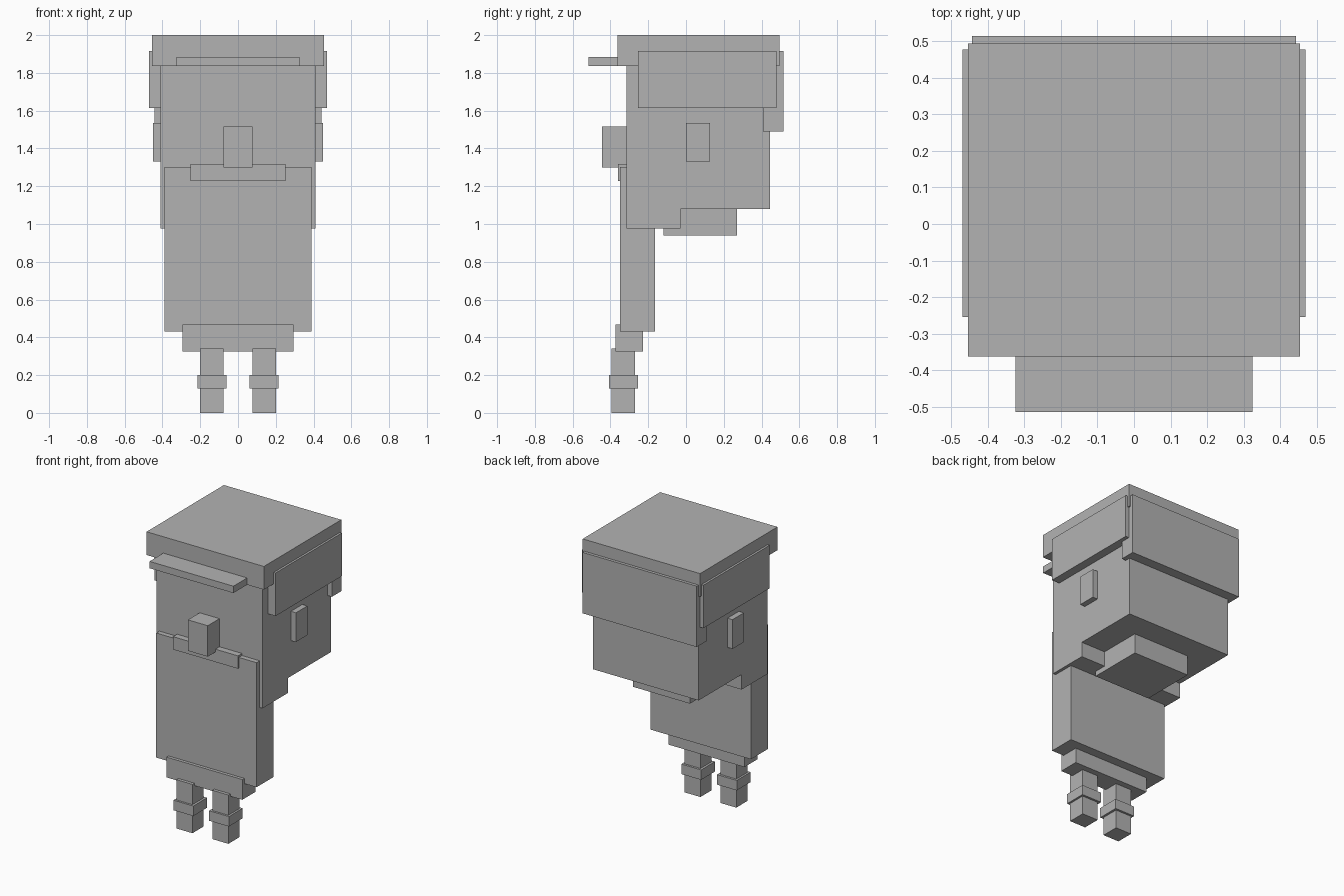
import bpy
import bmesh

cube = bpy.data.objects.get("Cube")
if cube:
    bpy.data.objects.remove(cube, do_unlink=True)

grey = bpy.data.materials.new("plain grey")
grey.use_nodes = True
colour = (0.45, 0.45, 0.45, 1)
grey.diffuse_color = colour
grey.node_tree.nodes["Principled BSDF"].inputs["Base Color"].default_value = colour


def prism(name, x0, x1, profile):
    """Extrude a (y, z) outline along x."""
    bm = bmesh.new()
    face = bm.faces.new([bm.verts.new((x0, y, z)) for y, z in profile])
    grown = bmesh.ops.extrude_face_region(bm, geom=[face])["geom"]
    moved = [v for v in grown if isinstance(v, bmesh.types.BMVert)]
    bmesh.ops.translate(bm, verts=moved, vec=(x1 - x0, 0, 0))
    bmesh.ops.recalc_face_normals(bm, faces=bm.faces)
    mesh = bpy.data.meshes.new(name)
    bm.to_mesh(mesh)
    bm.free()
    mesh.materials.append(grey)
    obj = bpy.data.objects.new(name, mesh)
    bpy.context.collection.objects.link(obj)
    return obj


def box(name, x, y, z):
    return prism(name, x[0], x[1],
                 [(y[0], z[0]), (y[1], z[0]), (y[1], z[1]), (y[0], z[1])])


def centred(name, half, y, z):
    return box(name, (-half, half), y, z)


def pair(name, x, y, z):
    box("left_" + name, x, y, z)
    box("right_" + name, (-x[1], -x[0]), y, z)


# Head with a deeper chin at the front
prism("head", -0.41, 0.41, [(-0.315, 0.975), (-0.03, 0.975), (-0.03, 1.08),
                            (0.445, 1.08), (0.445, 1.9), (-0.315, 1.9)])
centred("neck", 0.22, (-0.12, 0.27), (0.94, 1.1))

# Hat and hair
centred("hat", 0.455, (-0.363, 0.494), (1.837, 2.0))
centred("hat_brim", 0.325, (-0.515, -0.34), (1.837, 1.885))
centred("back_hair", 0.443, (0.407, 0.515), (1.49, 1.917))
pair("side_hair", (0.4, 0.47), (-0.255, 0.478), (1.615, 1.917))

# Face
pair("ear", (0.4, 0.449), (0.0, 0.126), (1.33, 1.535))
centred("nose", 0.077, (-0.445, -0.3), (1.298, 1.515))
centred("mouth", 0.252, (-0.36, -0.3), (1.228, 1.318))

# Body and legs
centred("torso", 0.389, (-0.35, -0.163), (0.43, 1.303))
centred("hips", 0.294, (-0.372, -0.228), (0.325, 0.467))
pair("leg", (0.077, 0.201), (-0.394, -0.27), (0.0, 0.342))
pair("knee_band", (0.061, 0.215), (-0.408, -0.255), (0.13, 0.2))
